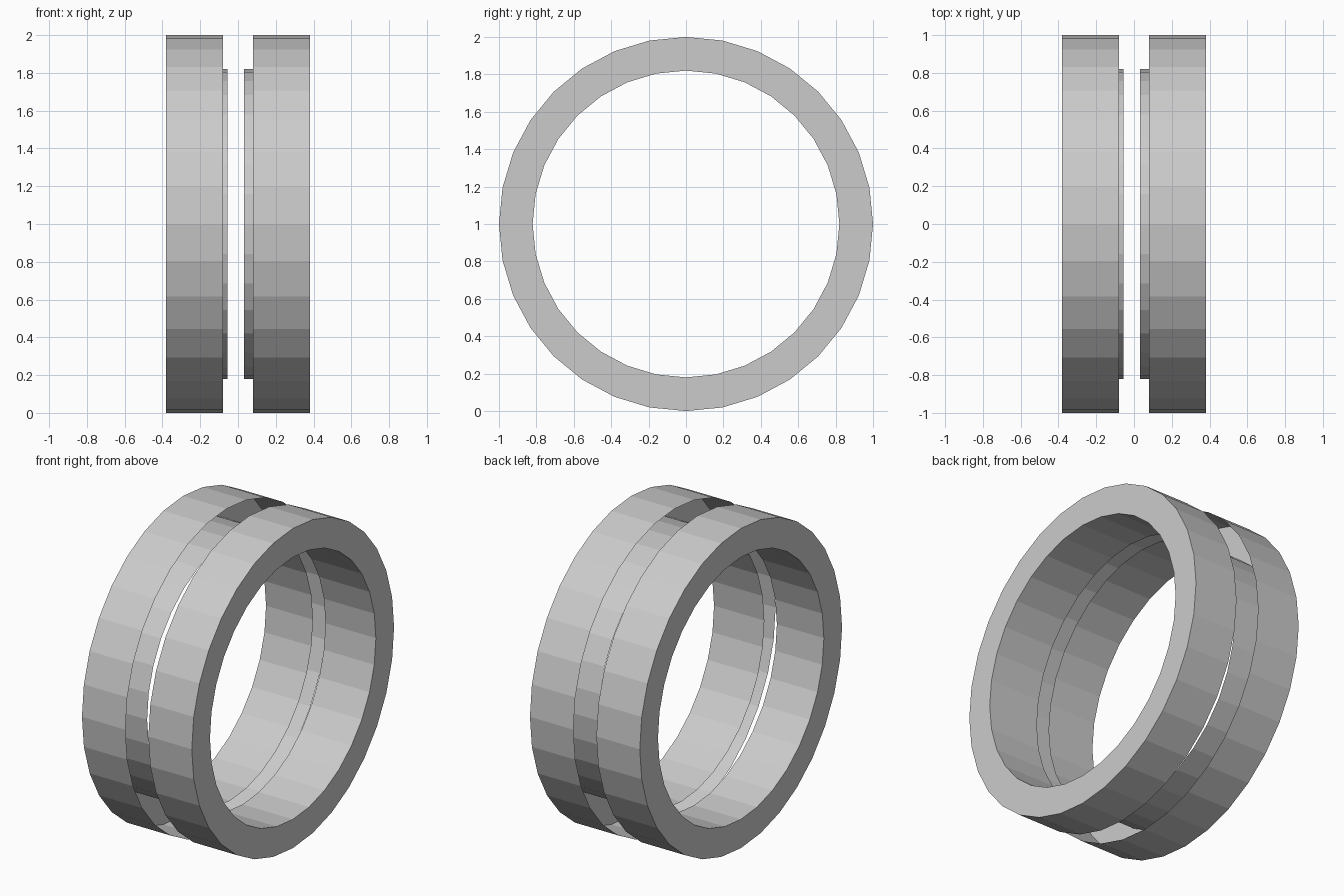
import bpy, bmesh
from math import sin, cos, tau

if "Cube" in bpy.data.objects:
    bpy.data.objects.remove(bpy.data.objects["Cube"])

SIDES = 32
R_OUT, R_IN = 1.0, 0.82


def channel_ring(name, profile):
    """Spin an open (x, radius) profile around the x axis at z = 1."""
    bm = bmesh.new()
    loops = []
    for x, r in profile:
        loops.append([bm.verts.new((x, r * sin(tau * i / SIDES), 1 + r * cos(tau * i / SIDES)))
                      for i in range(SIDES)])
    for a, b in zip(loops, loops[1:]):
        for i in range(SIDES):
            j = (i + 1) % SIDES
            bm.faces.new((a[i], a[j], b[j], b[i]))
    bmesh.ops.recalc_face_normals(bm, faces=bm.faces)
    # outer wall must face away from the axis
    wall = max(bm.faces, key=lambda f: f.calc_center_median().z)
    if wall.normal.z < 0:
        bmesh.ops.reverse_faces(bm, faces=bm.faces)
    mesh = bpy.data.meshes.new(name)
    bm.to_mesh(mesh)
    bm.free()
    obj = bpy.data.objects.new(name, mesh)
    bpy.context.collection.objects.link(obj)


# Two hollow thin-walled rings, open towards the middle:
# outer wall, end cap, then a longer inner wall that forms the lip
for name, side, lip in (("left_ring", -1, 0.055), ("right_ring", 1, 0.032)):
    channel_ring(name, [(side * 0.08, R_OUT), (side * 0.38, R_OUT),
                        (side * 0.38, R_IN), (side * lip, R_IN)])
